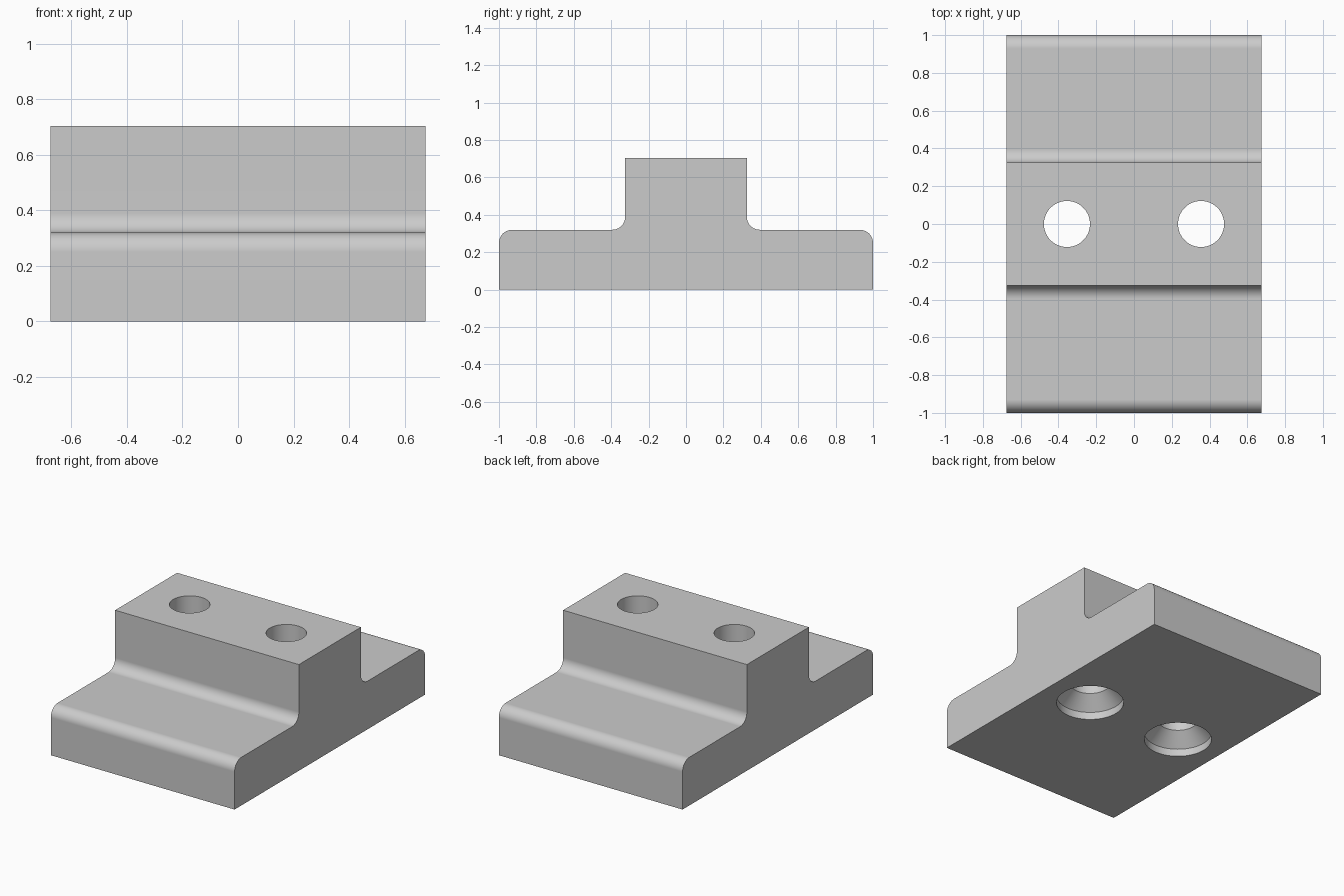
import bpy
import bmesh
from math import cos, sin, pi, radians
from mathutils import Vector

cube = bpy.data.objects.get("Cube")
if cube:
    bpy.data.objects.remove(cube, do_unlink=True)

HALF_W, HALF_L = 0.675, 1.0          # block half width and half length
STEP_Z, TOP_Z = 0.32, 0.705          # flange height and full height
RIB_Y, R = 0.325, 0.07               # rib half thickness, fillet radius
HOLE_X = 0.355

# Plain grey material
grey = bpy.data.materials.new("plain grey")
grey.use_nodes = True
colour = (0.6, 0.6, 0.6, 1)
grey.diffuse_color = colour
grey.node_tree.nodes["Principled BSDF"].inputs["Base Color"].default_value = colour


def finish(bm, name):
    bmesh.ops.recalc_face_normals(bm, faces=bm.faces)
    mesh = bpy.data.meshes.new(name)
    bm.to_mesh(mesh)
    bm.free()
    mesh.materials.append(grey)
    obj = bpy.data.objects.new(name, mesh)
    bpy.context.collection.objects.link(obj)
    return obj


def arc(cy, cz, start, end, steps=10):
    angles = [radians(start + (end - start) * i / steps) for i in range(steps + 1)]
    return [(cy + R * cos(a), cz + R * sin(a)) for a in angles]


# Stepped block: half profile, mirrored and extruded across the width
half = [(HALF_L, 0)]
half += arc(HALF_L - R, STEP_Z - R, 0, 90)
half += arc(RIB_Y + R, STEP_Z + R, 270, 180)
half += [(RIB_Y, TOP_Z)]
profile = half + [(-y, z) for y, z in reversed(half)]
bm = bmesh.new()
face = bm.faces.new([bm.verts.new((-HALF_W, y, z)) for y, z in profile])
extruded = bmesh.ops.extrude_face_region(bm, geom=[face])["geom"]
moved = [v for v in extruded if isinstance(v, bmesh.types.BMVert)]
bmesh.ops.translate(bm, verts=moved, vec=Vector((2 * HALF_W, 0, 0)))
block = finish(bm, "stepped_block")


# Countersunk bolt holes: turned cutters, (radius, height) from below
def turned(name, x, outline, sides=64):
    bm = bmesh.new()
    rings = [[bm.verts.new((x + r * cos(2 * pi * i / sides),
                            r * sin(2 * pi * i / sides), z))
              for i in range(sides)] for r, z in outline]
    for low, high in zip(rings, rings[1:]):
        for i in range(sides):
            j = (i + 1) % sides
            bm.faces.new((low[i], low[j], high[j], high[i]))
    bm.faces.new(rings[0])
    bm.faces.new(rings[-1])
    return finish(bm, name)


bpy.context.view_layer.objects.active = block
for side, x in (("right", -HOLE_X), ("left", HOLE_X)):
    cutter = turned(side + "_hole_cutter", x,
                    [(0.208, -0.1), (0.208, 0.05), (0.122, 0.136), (0.122, 0.8)])
    cutter.hide_render = True
    cut = block.modifiers.new(side + "_hole", "BOOLEAN")
    cut.operation = "DIFFERENCE"
    cut.solver = "EXACT"
    cut.object = cutter
    bpy.ops.object.modifier_apply(modifier=cut.name)
    bpy.data.objects.remove(cutter, do_unlink=True)

# Smooth fillets and bores, crisp edges, flat large faces
bpy.ops.object.select_all(action="DESELECT")
block.select_set(True)
bpy.ops.object.shade_smooth_by_angle(angle=radians(30))
weighted = block.modifiers.new("flat_faces", "WEIGHTED_NORMAL")
weighted.keep_sharp = True
